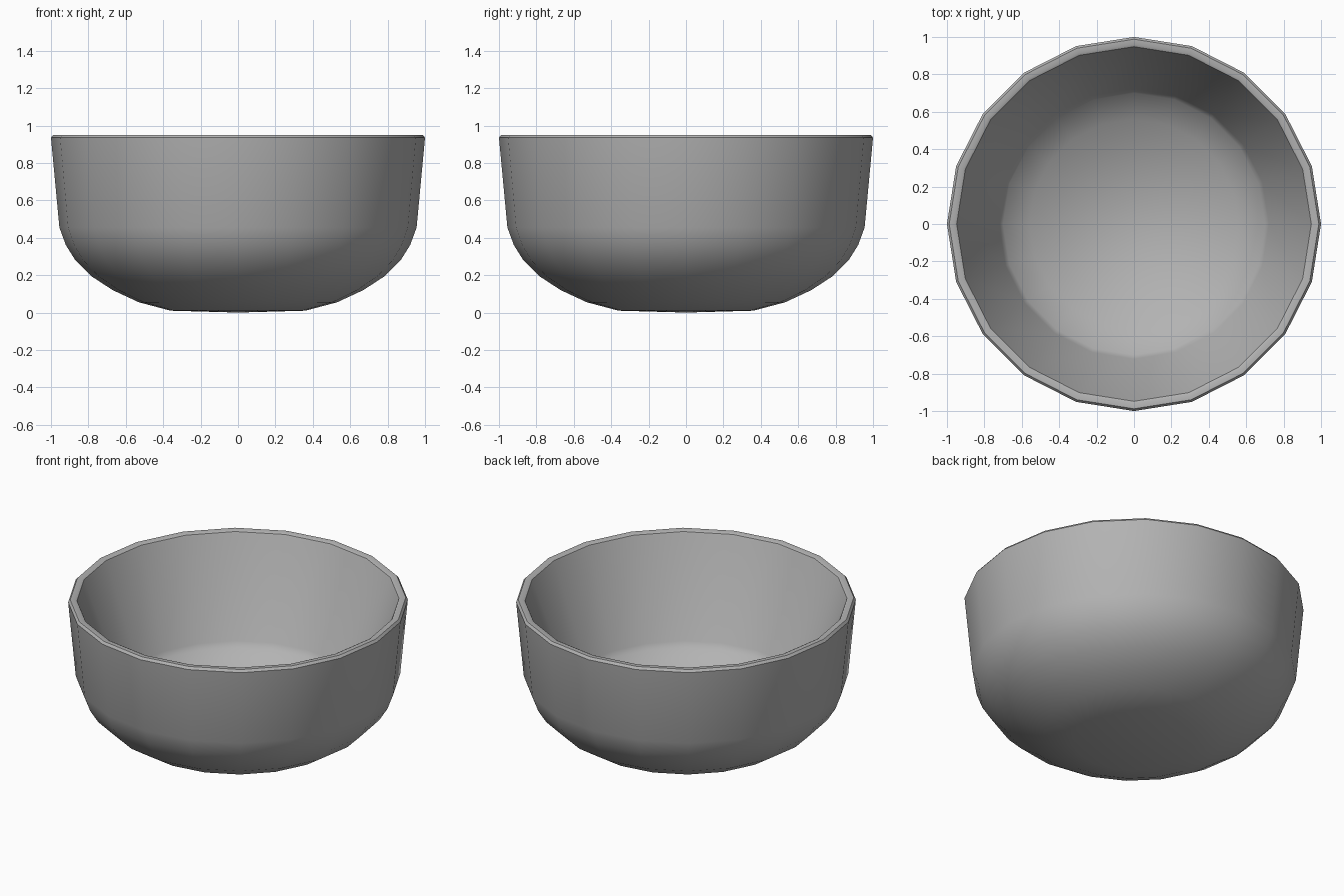
import bpy, bmesh, math
from mathutils import Vector

cube = bpy.data.objects.get("Cube")
if cube:
    bpy.data.objects.remove(cube, do_unlink=True)

SIDES = 20

# Half-profile (radius, height): outside from the base up, over the rim, down inside
outside = [(0, 0), (0.36, 0.01), (0.53, 0.055), (0.67, 0.12), (0.785, 0.195),
           (0.87, 0.28), (0.92, 0.36), (0.955, 0.455), (1.0, 0.935)]
rim = [(0.988, 0.95), (0.96, 0.95), (0.948, 0.944), (0.942, 0.93)]
wall_foot = [(0.722, 0.34), (0.7, 0.305)]

# Dished floor
FLOOR_Z, FOOT_R, FOOT_Z = 0.085, 0.7, 0.305
floor = [(FOOT_R * t, FLOOR_Z + (FOOT_Z - FLOOR_Z) * t * t) for t in (0.8, 0.6, 0.4, 0.2, 0)]


def lathe(name, profile, material):
    """Spin a half-profile around z into a closed solid."""
    bm = bmesh.new()
    verts = [bm.verts.new((r, 0, z)) for r, z in profile]
    edges = [bm.edges.new(pair) for pair in zip(verts, verts[1:])]
    bmesh.ops.spin(bm, geom=verts + edges, cent=Vector(), axis=Vector((0, 0, 1)),
                   angle=math.tau, steps=SIDES)
    bmesh.ops.remove_doubles(bm, verts=bm.verts, dist=0.0005)
    bmesh.ops.recalc_face_normals(bm, faces=bm.faces)
    mesh = bpy.data.meshes.new(name)
    bm.to_mesh(mesh)
    bm.free()
    mesh.materials.append(material)
    obj = bpy.data.objects.new(name, mesh)
    bpy.context.collection.objects.link(obj)
    return obj


# Plain grey finish
grey = bpy.data.materials.new("grey")
grey.use_nodes = True
colour = (0.45, 0.45, 0.45, 1)
grey.diffuse_color = colour
grey.node_tree.nodes["Principled BSDF"].inputs["Base Color"].default_value = colour

# Bowl, smooth all round with crisp rim edges
bowl = lathe("bowl", outside + rim + wall_foot + floor, grey)
bpy.ops.object.select_all(action="DESELECT")
bowl.select_set(True)
bpy.context.view_layer.objects.active = bowl
bpy.ops.object.shade_smooth_by_angle(angle=math.radians(40))
